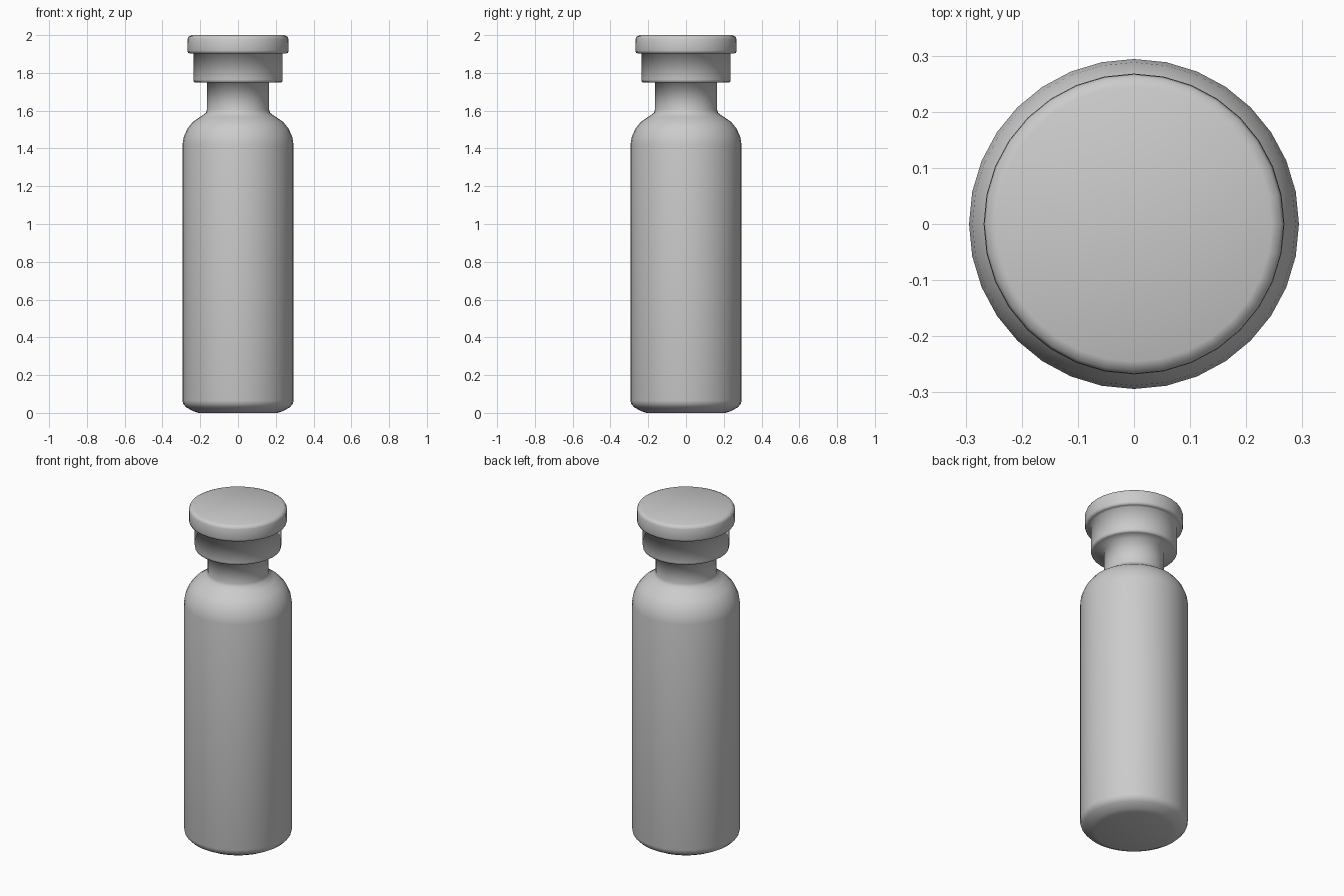
import bpy, bmesh, math

cube = bpy.data.objects.get("Cube")
if cube:
    bpy.data.objects.remove(cube, do_unlink=True)

SIDES = 32
GREY = (0.6, 0.6, 0.6, 1)
grey = bpy.data.materials.new("plain grey")
grey.use_nodes = True
grey.diffuse_color = GREY
grey.node_tree.nodes["Principled BSDF"].inputs["Base Color"].default_value = GREY


def lathe(name, profile):
    """Turn a (radius, height) profile around z and close both ends."""
    bm = bmesh.new()
    rings = []
    for r, z in profile:
        angles = [2 * math.pi * i / SIDES for i in range(SIDES)]
        rings.append([bm.verts.new((r * math.cos(a), r * math.sin(a), z)) for a in angles])
    for low, high in zip(rings, rings[1:]):
        for i in range(SIDES):
            j = (i + 1) % SIDES
            bm.faces.new((low[i], low[j], high[j], high[i]))
    bm.faces.new(rings[0][::-1])
    bm.faces.new(rings[-1])
    mesh = bpy.data.meshes.new(name)
    bm.to_mesh(mesh)
    bm.free()
    mesh.materials.append(grey)
    mesh.shade_smooth()
    obj = bpy.data.objects.new(name, mesh)
    bpy.context.collection.objects.link(obj)
    return obj


# Bottle: chamfered foot, straight wall, rounded shoulder, neck, collar and cap
foot = [(0.21, 0), (0.235, 0.008), (0.275, 0.03), (0.29, 0.047), (0.294, 0.065)]
shoulder = [(0.294, 1.42), (0.288, 1.46), (0.268, 1.505), (0.24, 1.54), (0.2, 1.567), (0.17, 1.588)]
neck = [(0.165, 1.605), (0.165, 1.748)]
collar = [(0.225, 1.748), (0.234, 1.753), (0.236, 1.765), (0.236, 1.903)]
cap = [(0.255, 1.903), (0.265, 1.907), (0.268, 1.918), (0.267, 1.98), (0.262, 1.992), (0.245, 2.0)]
lathe("bottle", foot + shoulder + neck + collar + cap)
